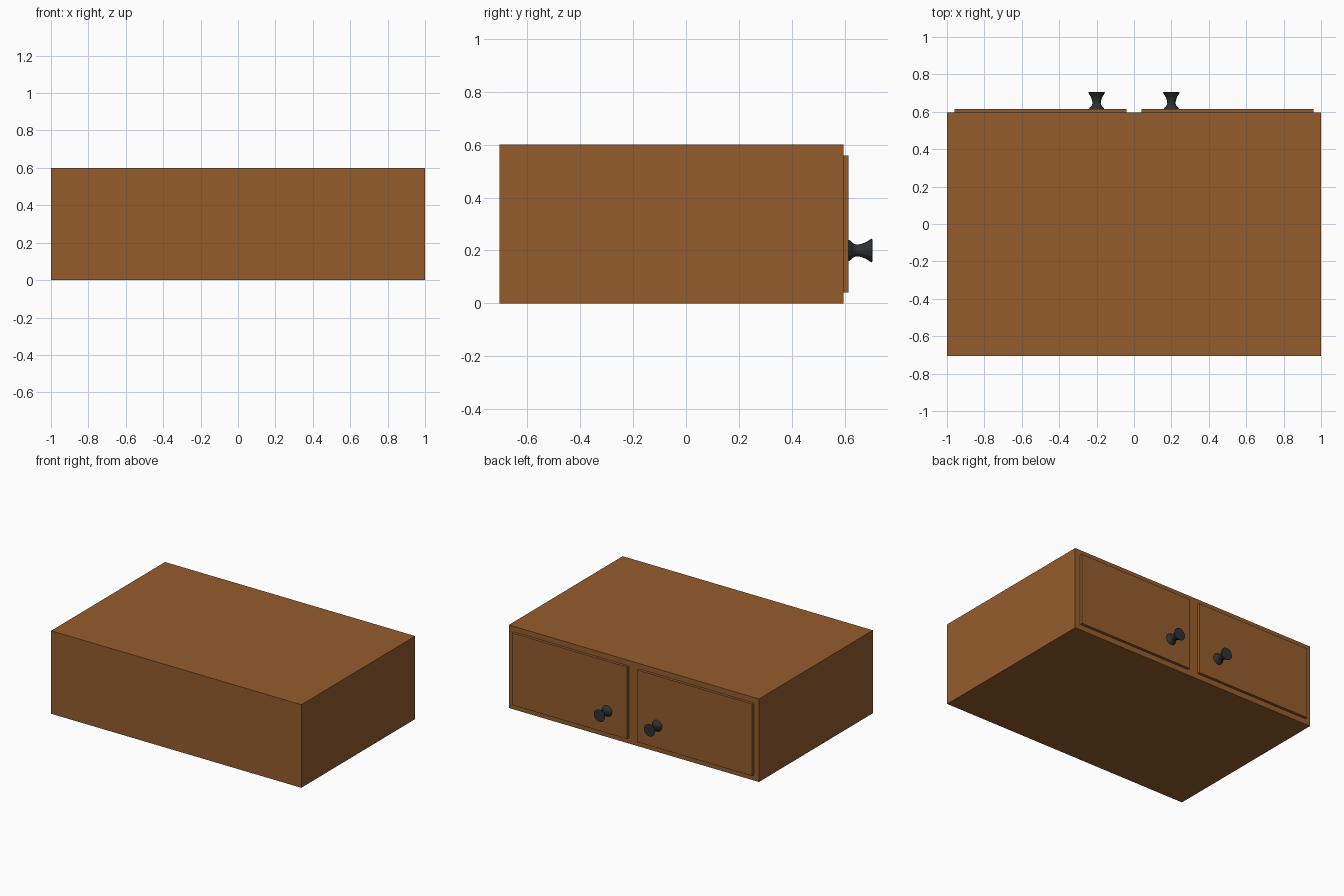
import bpy, bmesh, math
from mathutils import Matrix

if "Cube" in bpy.data.objects:
    bpy.data.objects.remove(bpy.data.objects["Cube"])


def material(name, colour):
    m = bpy.data.materials.new(name)
    m.diffuse_color = (*colour, 1)
    m.use_nodes = True
    m.node_tree.nodes["Principled BSDF"].inputs["Base Color"].default_value = m.diffuse_color
    return m


wood = material("brown wood", (0.30, 0.108, 0.026))
iron = material("dark iron", (0.028, 0.03, 0.032))


def finish(name, bm, mat):
    bmesh.ops.recalc_face_normals(bm, faces=bm.faces)
    me = bpy.data.meshes.new(name)
    bm.to_mesh(me)
    bm.free()
    me.materials.append(mat)
    ob = bpy.data.objects.new(name, me)
    bpy.context.collection.objects.link(ob)
    return ob


def box(name, lo, hi, mat):
    bm = bmesh.new()
    centre = [(a + b) / 2 for a, b in zip(lo, hi)]
    size = [b - a for a, b in zip(lo, hi)]
    bmesh.ops.create_cube(bm, size=1, matrix=Matrix.Translation(centre) @ Matrix.Diagonal((*size, 1)))
    return finish(name, bm, mat)


def knob(name, x, z, profile, mat, sides=12):
    # turned profile of (y, radius) rings around the y axis
    bm = bmesh.new()
    rings = []
    for y, r in profile:
        rings.append([bm.verts.new((x + r * math.cos(i * math.tau / sides), y,
                                    z + r * math.sin(i * math.tau / sides))) for i in range(sides)])
    for a, b in zip(rings, rings[1:]):
        for i in range(sides):
            j = (i + 1) % sides
            bm.faces.new((a[i], a[j], b[j], b[i]))
    bm.faces.new(rings[0])
    bm.faces.new(rings[-1])
    return finish(name, bm, mat)


# cabinet body
box("cabinet_body", (-1, -0.705, 0), (1, 0.595, 0.6), wood)

# doors and knobs on the back side
KNOB = [(0.612, 0.042), (0.62, 0.038), (0.634, 0.026), (0.645, 0.022),
        (0.66, 0.024), (0.68, 0.031), (0.698, 0.043), (0.703, 0.045), (0.705, 0.041)]
for side, s in (("left", -1), ("right", 1)):
    xs = sorted((s * 0.04, s * 0.96))
    box(side + "_door", (xs[0], 0.59, 0.04), (xs[1], 0.615, 0.56), wood)
    knob(side + "_knob", s * 0.2, 0.2, KNOB, iron)
